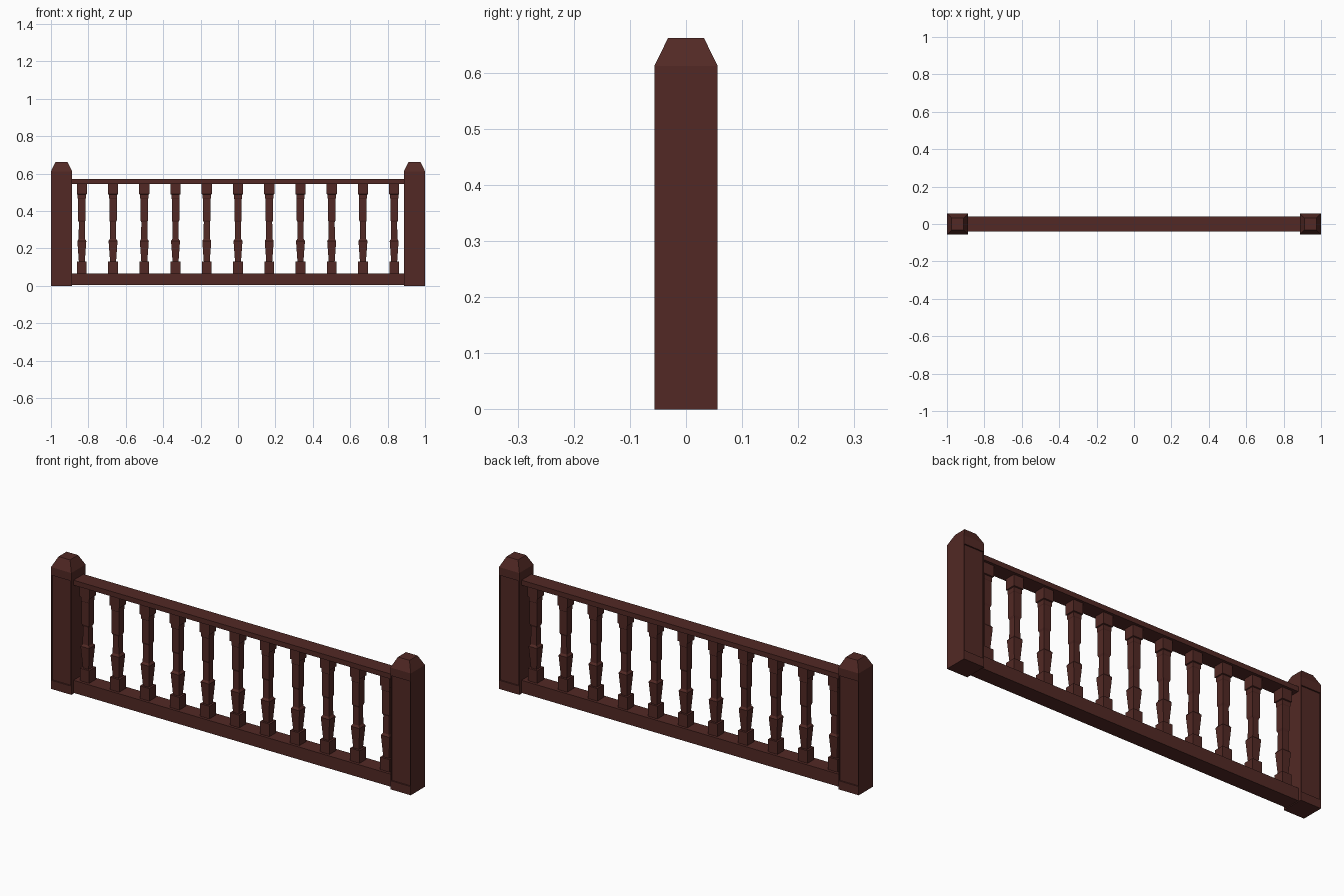
import bpy, bmesh
from mathutils import Vector

if "Cube" in bpy.data.objects:
    bpy.data.objects.remove(bpy.data.objects["Cube"])

wood = bpy.data.materials.new("dark_wood")
wood.diffuse_color = (0.085, 0.022, 0.018, 1)
wood.use_nodes = True
wood.node_tree.nodes["Principled BSDF"].inputs["Base Color"].default_value = wood.diffuse_color


def finish(bm, name):
    bmesh.ops.recalc_face_normals(bm, faces=bm.faces)
    mesh = bpy.data.meshes.new(name)
    bm.to_mesh(mesh)
    bm.free()
    mesh.materials.append(wood)
    obj = bpy.data.objects.new(name, mesh)
    bpy.context.collection.objects.link(obj)
    return obj


def square_stack(bm, x, profile):
    """Stack square rings given as (half width, z), capped at both ends."""
    rings = [[bm.verts.new((x + sx * r, sy * r, z))
              for sx, sy in ((-1, -1), (1, -1), (1, 1), (-1, 1))] for r, z in profile]
    for a, b in zip(rings, rings[1:]):
        for i in range(4):
            j = (i + 1) % 4
            bm.faces.new((a[i], a[j], b[j], b[i]))
    bm.faces.new(rings[0][::-1])
    bm.faces.new(rings[-1])


def rail(name, half_y, z0, z1):
    bm = bmesh.new()
    bmesh.ops.create_cube(bm, size=1)
    for v in bm.verts:
        v.co = Vector((v.co.x * 1.80, v.co.y * 2 * half_y, z0 + (v.co.z + 0.5) * (z1 - z0)))
    finish(bm, name)


# End posts: bevelled caps, sunken panels on front and back
for side, name in ((-1, "left_post"), (1, "right_post")):
    bm = bmesh.new()
    square_stack(bm, side * 0.9435, [(0.0565, 0), (0.0565, 0.04), (0.0565, 0.575),
                                     (0.0565, 0.612), (0.032, 0.662)])
    bm.normal_update()
    panels = [f for f in bm.faces if abs(f.normal.y) > 0.9
              and 0.1 < f.calc_center_median().z < 0.5]
    bmesh.ops.inset_individual(bm, faces=panels, thickness=0.005, depth=0)
    bmesh.ops.inset_individual(bm, faces=panels, thickness=0.0005, depth=-0.006)
    finish(bm, name)

# Horizontal rails
rail("top_rail", 0.04, 0.545, 0.57)
rail("bottom_rail", 0.04, 0.004, 0.067)

# Balusters: square turned profile with stepped blocks
baluster = [(0.026, 0.06), (0.026, 0.13), (0.016, 0.13), (0.024, 0.24), (0.017, 0.25),
            (0.016, 0.34), (0.020, 0.35), (0.020, 0.465), (0.022, 0.468),
            (0.022, 0.488), (0.027, 0.49), (0.027, 0.55)]
for i in range(11):
    bm = bmesh.new()
    square_stack(bm, -0.835 + i * 0.167, baluster)
    finish(bm, f"baluster_{i + 1}")
